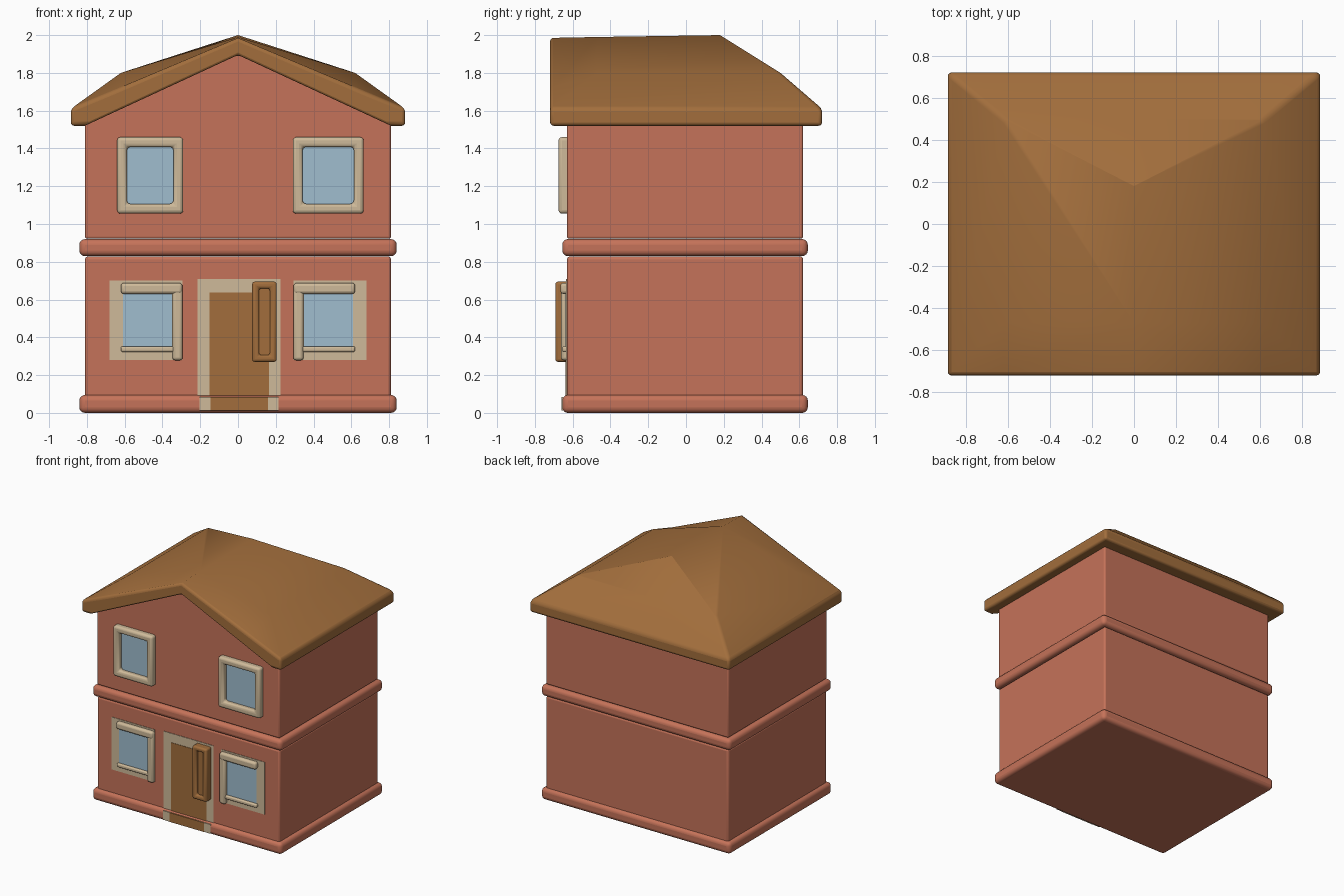
import bpy, bmesh, math

if "Cube" in bpy.data.objects:
    bpy.data.objects.remove(bpy.data.objects["Cube"])


def material(name, rgb):
    m = bpy.data.materials.new(name)
    m.diffuse_color = (*rgb, 1)
    m.use_nodes = True
    m.node_tree.nodes["Principled BSDF"].inputs["Base Color"].default_value = m.diffuse_color
    return m


RED = material("brick red", (0.56, 0.17, 0.10))
BROWN = material("roof brown", (0.36, 0.155, 0.045))
CREAM = material("cream trim", (0.62, 0.49, 0.32))
BLUE = material("window blue", (0.35, 0.51, 0.62))


def make(name, verts, faces, mat, bevel=0.0, segs=3, mirror=False, limit=50):
    me = bpy.data.meshes.new(name)
    me.from_pydata(verts, [], faces)
    bm = bmesh.new()
    bm.from_mesh(me)
    bmesh.ops.recalc_face_normals(bm, faces=bm.faces)
    bm.to_mesh(me)
    bm.free()
    me.materials.append(mat)
    ob = bpy.data.objects.new(name, me)
    bpy.context.collection.objects.link(ob)
    bpy.ops.object.select_all(action='DESELECT')
    ob.select_set(True)
    bpy.context.view_layer.objects.active = ob
    if mirror:
        ob.modifiers.new("Mirror", 'MIRROR')
    if bevel:
        b = ob.modifiers.new("Bevel", 'BEVEL')
        b.width, b.segments = bevel, segs
        b.limit_method, b.angle_limit = 'ANGLE', math.radians(limit)
        bpy.ops.object.shade_smooth_by_angle(angle=math.radians(35))
    return ob


def box(name, x, y, z, mat, bevel=0.0, segs=3):
    v = [(a, b, c) for a in x for b in y for c in z]
    f = [(0, 1, 3, 2), (4, 6, 7, 5), (0, 4, 5, 1),
         (2, 3, 7, 6), (0, 2, 6, 4), (1, 5, 7, 3)]
    return make(name, v, f, mat, bevel, segs)


def frame(name, x, z, w, y, mat, bevel):
    # rectangular ring standing in the wall plane
    def loop(d, yy):
        return [(x[0] + d, yy, z[0] + d), (x[1] - d, yy, z[0] + d),
                (x[1] - d, yy, z[1] - d), (x[0] + d, yy, z[1] - d)]
    v = loop(0, y[0]) + loop(w, y[0]) + loop(w, y[1]) + loop(0, y[1])
    f = [(4 * r + i, 4 * r + (i + 1) % 4, 4 * ((r + 1) % 4) + (i + 1) % 4,
          4 * ((r + 1) % 4) + i) for r in range(4) for i in range(4)]
    return make(name, v, f, mat, bevel)


def span(s, a, b):
    return tuple(sorted((s * a, s * b)))


# Walls: lower storey, upper storey with front gable, two rounded bands
W, YF, YB = 0.81, -0.63, 0.62
box("lower_walls", (-W, W), (YF, YB), (0.03, 0.828), RED, 0.015)
gable = [(-W, 0.922), (W, 0.922), (W, 1.53), (0, 1.91), (-W, 1.53)]
verts = [(x, YF, z) for x, z in gable] + [(x, YB, min(z, 1.54)) for x, z in gable]
make("upper_walls", verts,
     [(0, 1, 2, 3, 4), (5, 6, 7, 8, 9), (0, 1, 6, 5), (1, 2, 7, 6),
      (2, 3, 8, 7), (3, 4, 9, 8), (4, 0, 5, 9)], RED, 0.012)
box("base_band", (-0.84, 0.84), (-0.655, 0.645), (0, 0.095), RED, 0.03, 4)
box("middle_band", (-0.84, 0.84), (-0.655, 0.645), (0.83, 0.92), RED, 0.03, 4)

# Roof: right half mirrored, hipped at the back, gabled at the front
X, Y, E, B = 0.885, 0.72, 1.61, 1.52
roof = [(X, -Y, E), (X, Y, E), (0, Y, E),                     # 0-2 eave top
        (0.62, -0.47, 1.80), (0.62, 0.50, 1.80), (0, 0.50, 1.80),  # 3-5 slope break
        (0, -Y, 1.985), (0, -0.47, 1.99), (0, 0.18, 2.0),     # 6-8 ridge
        (0.62, -Y, 1.72),                                     # 9 gable edge
        (X, -Y, B), (0.81, -Y, B), (0, -Y, 1.895),            # 10-12 fascia bottom
        (X, -0.6, B), (0.81, -0.6, B), (0, -0.6, 1.895),      # 13-15 soffit back
        (X, Y, B), (0, Y, B), (0, -0.6, B)]                   # 16-18 underside
make("roof", roof,
     [(0, 1, 4, 3), (0, 3, 9), (9, 3, 7, 6), (3, 4, 8, 7), (1, 2, 5, 4),
      (4, 5, 8), (10, 11, 9, 0), (11, 12, 6, 9), (10, 13, 14, 11),
      (11, 14, 15, 12), (14, 18, 15), (18, 14, 13, 16, 17),
      (10, 0, 1, 16, 13), (16, 1, 2, 17)], BROWN, 0.018, 3, True, 48)

# Windows on both sides
for s, side in ((-1, "left"), (1, "right")):
    # upper: raised rounded frame with glass
    outer = span(s, 0.29, 0.64 if s < 0 else 0.665)
    frame("upper_frame_" + side, outer, (1.055, 1.46), 0.052, (-0.675, -0.61), CREAM, 0.018)
    box("upper_glass_" + side, (outer[0] + 0.03, outer[1] - 0.03), (-0.635, -0.629),
        (1.09, 1.43), BLUE)
    # lower: flat surround, glass and raised bars
    box("lower_surround_" + side, span(s, 0.295, 0.68), (-0.634, -0.629), (0.28, 0.70), CREAM)
    box("lower_glass_" + side, span(s, 0.35, 0.61), (-0.637, -0.629), (0.35, 0.63), BLUE)
    box("lower_top_bar_" + side, span(s, 0.295, 0.62), (-0.665, -0.62), (0.63, 0.688), CREAM, 0.016)
    box("lower_sill_bar_" + side, span(s, 0.295, 0.62), (-0.655, -0.62), (0.322, 0.352), CREAM, 0.01)
    box("lower_side_bar_" + side, span(s, 0.293, 0.347), (-0.662, -0.62), (0.278, 0.685), CREAM, 0.016)

# Door: flat surround and panel, continued over the base band
box("door_surround", (-0.215, 0.225), (-0.634, -0.629), (0.08, 0.71), CREAM)
box("door_panel", (-0.15, 0.165), (-0.637, -0.629), (0.08, 0.638), BROWN)
box("door_surround_foot", (-0.205, 0.215), (-0.658, -0.65), (0.012, 0.085), CREAM)
box("door_panel_foot", (-0.145, 0.16), (-0.66, -0.65), (0.012, 0.085), BROWN)
frame("door_raised_panel", (0.075, 0.205), (0.27, 0.695), 0.036, (-0.692, -0.62), BROWN, 0.014)
box("door_raised_panel_centre", (0.10, 0.18), (-0.668, -0.62), (0.30, 0.665), BROWN)
